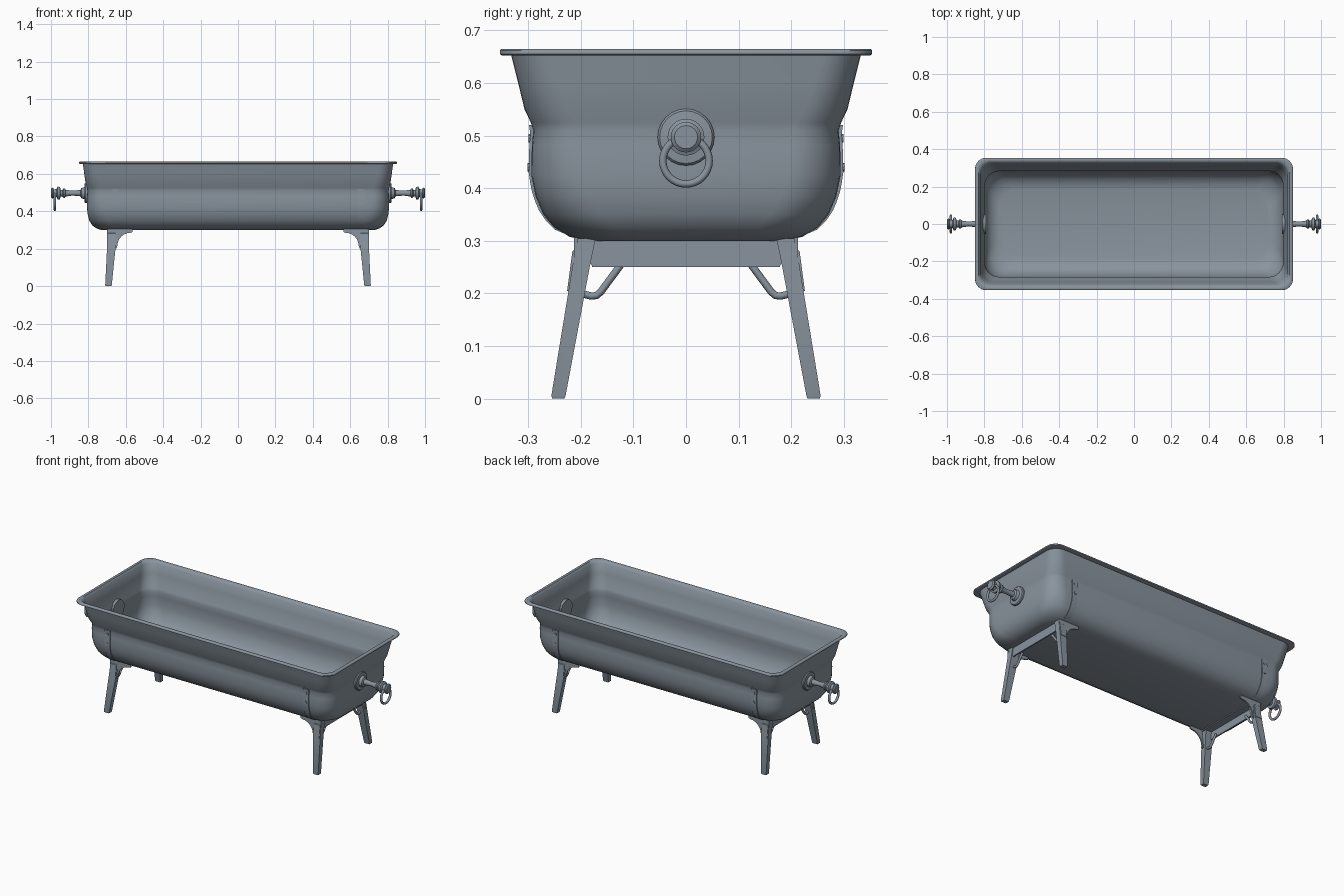
import bpy, bmesh, math
from mathutils import Vector

cube = bpy.data.objects.get("Cube")
if cube:
    bpy.data.objects.remove(cube, do_unlink=True)

steel = bpy.data.materials.new("slate grey metal")
steel.use_nodes = True
GREY = (0.25, 0.295, 0.34, 1)
steel.diffuse_color = GREY
steel.node_tree.nodes["Principled BSDF"].inputs["Base Color"].default_value = GREY


def finish(name, bm, angle=35):
    """Turn a bmesh into a named, shaded object."""
    bmesh.ops.recalc_face_normals(bm, faces=bm.faces)
    mesh = bpy.data.meshes.new(name)
    bm.to_mesh(mesh)
    bm.free()
    mesh.materials.append(steel)
    obj = bpy.data.objects.new(name, mesh)
    bpy.context.collection.objects.link(obj)
    bpy.ops.object.select_all(action="DESELECT")
    obj.select_set(True)
    bpy.context.view_layer.objects.active = obj
    bpy.ops.object.shade_smooth_by_angle(angle=math.radians(angle))
    return obj


def loft(bm, rings, caps=True):
    """Skin a list of equal-length closed rings of points."""
    loops = [[bm.verts.new(p) for p in ring] for ring in rings]
    n = len(loops[0])
    for a, b in zip(loops, loops[1:]):
        for i in range(n):
            j = (i + 1) % n
            bm.faces.new((a[i], a[j], b[j], b[i]))
    if caps:
        bm.faces.new(loops[0])
        bm.faces.new(loops[-1])


def rounded_rect(hx, hy, z, r, steps=8):
    pts = []
    for q, (sx, sy) in enumerate(((1, 1), (-1, 1), (-1, -1), (1, -1))):
        for k in range(steps + 1):
            a = (q + k / steps) * math.pi / 2
            pts.append((sx * (hx - r) + r * math.cos(a),
                        sy * (hy - r) + r * math.sin(a), z))
    return pts


def plate(name, outline, axis, lo, hi):
    """Extrude a 2D outline along x (outline y,z) or y (outline x,z)."""
    bm = bmesh.new()
    if axis == "x":
        loft(bm, [[(d, u, z) for u, z in outline] for d in (lo, hi)])
    else:
        loft(bm, [[(u, d, z) for u, z in outline] for d in (lo, hi)])
    return finish(name, bm)


def turned(name, profile, z, side, n=24):
    """Lathe (x, radius) pairs around a horizontal axis."""
    bm = bmesh.new()
    loft(bm, [[(side * x, r * math.cos(math.tau * i / n), z + r * math.sin(math.tau * i / n))
               for i in range(n)] for x, r in profile])
    return finish(name, bm)


# Tub wall: half length, half width, height, corner radius
WALL = [(0.73, 0.19, 0.300, 0.10), (0.755, 0.222, 0.308, 0.11),
        (0.78, 0.25, 0.325, 0.11), (0.795, 0.271, 0.350, 0.11),
        (0.804, 0.286, 0.385, 0.105), (0.808, 0.294, 0.425, 0.10),
        (0.807, 0.293, 0.480, 0.09), (0.805, 0.290, 0.510, 0.085),
        (0.808, 0.295, 0.525, 0.085), (0.815, 0.307, 0.550, 0.08),
        (0.822, 0.319, 0.600, 0.075), (0.829, 0.332, 0.652, 0.07)]
T = 0.007
outer = [rounded_rect(*w) for w in WALL]
lip = [rounded_rect(0.845, 0.349, 0.652, 0.06), rounded_rect(0.85, 0.354, 0.655, 0.06),
       rounded_rect(0.85, 0.354, 0.662, 0.06), rounded_rect(0.847, 0.351, 0.665, 0.06),
       rounded_rect(0.832, 0.336, 0.665, 0.065)]
inner = [rounded_rect(hx - T, hy - T, z + (T if z < 0.4 else 0), r - T)
         for hx, hy, z, r in reversed(WALL)]
bm = bmesh.new()
loft(bm, outer + lip + inner)
finish("tub", bm, 50)


def wall_y(z):
    """Half width of the tub wall at a height."""
    for a, b in zip(WALL, WALL[1:]):
        if a[2] <= z <= b[2]:
            return a[1] + (b[1] - a[1]) * (z - a[2]) / (b[2] - a[2])
    return WALL[-1][1]


def bent_bar(name, points, radius):
    curve = bpy.data.curves.new(name, "CURVE")
    curve.dimensions = "3D"
    curve.bevel_depth = radius
    curve.bevel_resolution = 2
    curve.use_fill_caps = True
    spline = curve.splines.new("POLY")
    spline.points.add(len(points) - 1)
    for p, co in zip(spline.points, points):
        p.co = (*co, 1)
    curve.materials.append(steel)
    obj = bpy.data.objects.new(name, curve)
    bpy.context.collection.objects.link(obj)


for sx, end in ((1, "left"), (-1, "right")):
    # Cross bar under each end, an L-shaped angle
    plate(f"{end}_cross_bar", [(-0.2, 0.302), (0.2, 0.302), (0.178, 0.25), (-0.178, 0.25)],
          "x", sx * 0.684, sx * 0.692)
    plate(f"{end}_cross_bar_flange", [(-0.2, 0.302), (0.2, 0.302), (0.2, 0.294), (-0.2, 0.294)],
          "x", sx * 0.64, sx * 0.688)

    for sy, face in ((-1, "front"), (1, "back")):
        tag = f"{face}_{end}"
        # Tapered, splayed leg
        bm = bmesh.new()
        rings = []
        for z, x0, x1, y0, y1 in ((0, 0.677, 0.708, 0.231, 0.254), (0.005, 0.675, 0.71, 0.229, 0.256),
                                  (0.25, 0.65, 0.698, 0.183, 0.216), (0.304, 0.645, 0.697, 0.172, 0.208)):
            rings.append([(sx * x, sy * y, z) for x, y in ((x0, y0), (x1, y0), (x1, y1), (x0, y1))])
        loft(bm, rings)
        finish(f"{tag}_leg", bm)

        # Curved gusset running inward along the tub
        arc = [(sx * (0.575 + 0.07 * math.sin(a)), 0.215 + 0.07 * math.cos(a))
               for a in (math.pi / 2 * k / 6 for k in range(7))]
        gusset = [(sx * 0.70, 0.2), (sx * 0.70, 0.306), (sx * 0.563, 0.306), (sx * 0.563, 0.29)]
        plate(f"{tag}_gusset", gusset + arc + [(sx * 0.65, 0.2)], "y", sy * 0.205, sy * 0.213)
        plate(f"{tag}_gusset_rib", [(sy * 0.213, 0.2), (sy * 0.226, 0.205),
              (sy * 0.216, 0.28), (sy * 0.205, 0.29)], "x", sx * 0.655, sx * 0.695)

        # Bent brace between leg and cross bar
        bent_bar(f"{tag}_brace", [(sx * 0.672, sy * y, z) for y, z in
                 ((0.122, 0.257), (0.162, 0.203), (0.17, 0.196), (0.18, 0.195), (0.222, 0.206))], 0.007)

        # Strap hugging the tub wall
        heights = [0.303 + 0.217 * k / 12 for k in range(13)]
        strap = [(sy * (wall_y(z) - 0.002), z) for z in heights]
        strap += [(sy * (wall_y(z) + 0.005), z) for z in reversed(heights)]
        plate(f"{tag}_strap", strap, "x", sx * 0.64, sx * 0.676)

        # Bolt heads on the strap and inside the tub floor
        for z in (0.44, 0.495):
            bm = bmesh.new()
            y = wall_y(z)
            loft(bm, [[(sx * 0.658 + 0.008 * math.cos(math.tau * k / 8), sy * d,
                        z + 0.008 * math.sin(math.tau * k / 8)) for k in range(8)]
                      for d in (y, y + 0.008)])
            finish(f"{tag}_strap_bolt", bm)

    # Turned end handle with wall flange
    turned(f"{end}_handle", [(0.79, 0.054), (0.815, 0.054), (0.82, 0.05), (0.822, 0.032),
           (0.838, 0.027), (0.842, 0.017), (0.885, 0.013), (0.922, 0.018), (0.926, 0.025),
           (0.934, 0.025), (0.938, 0.018), (0.948, 0.018), (0.952, 0.033), (0.964, 0.035),
           (0.97, 0.022), (0.986, 0.02), (0.988, 0.028), (0.994, 0.029), (1.0, 0.022)], 0.497, sx)

    # Hanging ring
    bm = bmesh.new()
    rings = []
    for i in range(33):
        a = math.tau * i / 32
        rings.append([(sx * 0.979 + 0.007 * math.sin(b), (0.044 + 0.007 * math.cos(b)) * math.sin(a),
                       0.452 + (0.044 + 0.007 * math.cos(b)) * math.cos(a))
                      for b in (math.tau * k / 8 for k in range(8))])
    loft(bm, rings, caps=False)
    bmesh.ops.remove_doubles(bm, verts=bm.verts, dist=0.0001)
    finish(f"{end}_handle_ring", bm, 60)
